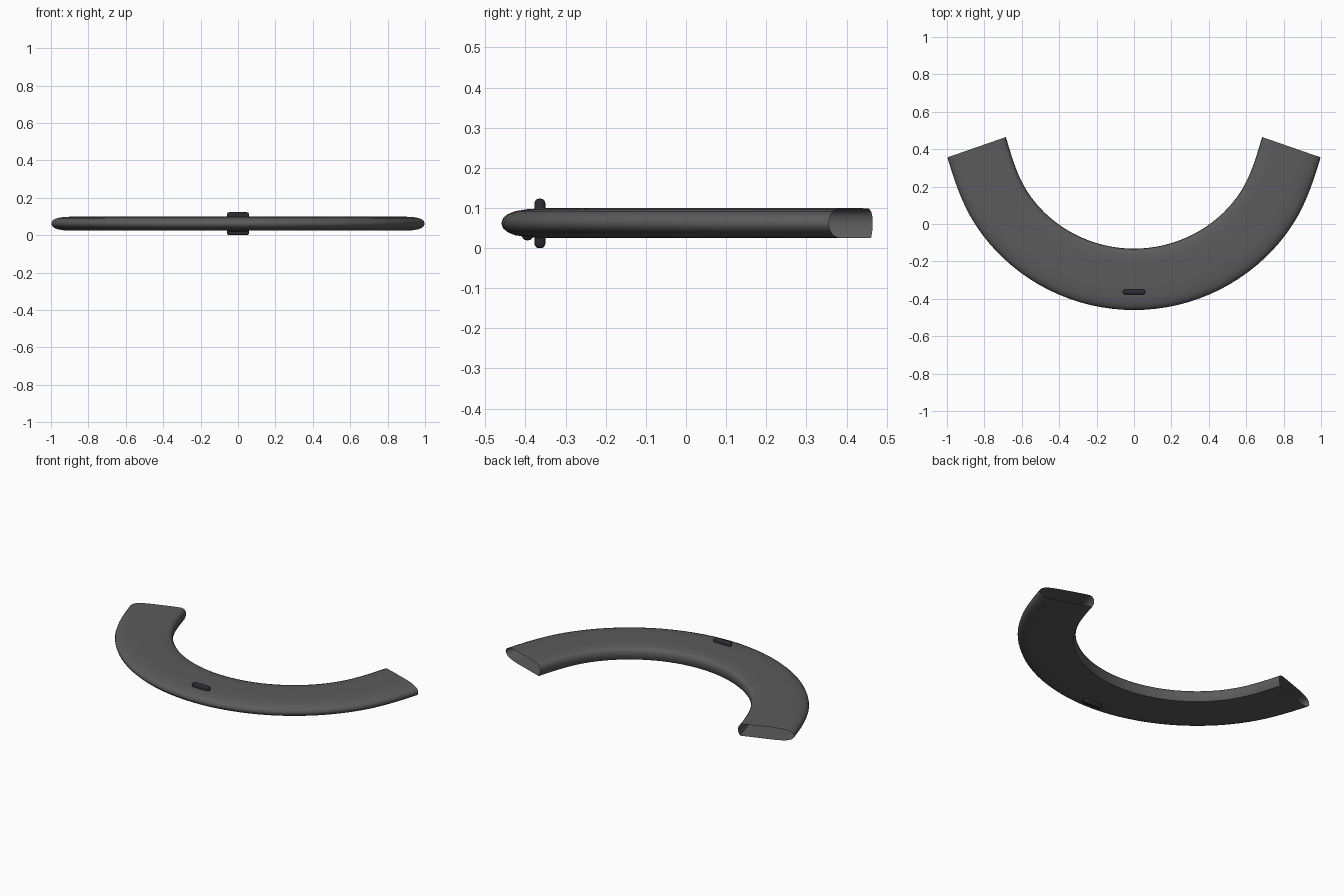
import bpy, bmesh, math
from mathutils import Vector

if "Cube" in bpy.data.objects:
    bpy.data.objects.remove(bpy.data.objects["Cube"])


def material(name, rgb):
    m = bpy.data.materials.new(name)
    m.diffuse_color = (*rgb, 1)
    m.use_nodes = True
    m.node_tree.nodes["Principled BSDF"].inputs["Base Color"].default_value = m.diffuse_color
    return m


GREY = material("dark grey", (0.105, 0.105, 0.108))
BLACK = material("near black", (0.025, 0.025, 0.03))
MID_Z = 0.062


def finish(bm, name, mat, angle):
    bmesh.ops.recalc_face_normals(bm, faces=bm.faces)
    me = bpy.data.meshes.new(name)
    bm.to_mesh(me)
    bm.free()
    ob = bpy.data.objects.new(name, me)
    bpy.context.collection.objects.link(ob)
    me.materials.append(mat)
    bpy.ops.object.select_all(action='DESELECT')
    ob.select_set(True)
    bpy.context.view_layer.objects.active = ob
    bpy.ops.object.shade_smooth_by_angle(angle=math.radians(angle))
    return ob


def spline(ctrl, steps):
    """Uniform cubic B-spline that touches both end points."""
    p = [2 * ctrl[0] - ctrl[1]] + ctrl + [2 * ctrl[-1] - ctrl[-2]]
    out = []
    n = len(ctrl) - 1
    for k in range(n * steps + 1):
        i = min(k // steps, n - 1)
        t = k / steps - i
        a, b, c, d = p[i:i + 4]
        out.append((a * (1 - t) ** 3 + b * (3 * t**3 - 6 * t**2 + 4)
                    + c * (-3 * t**3 + 3 * t**2 + 3 * t + 1) + d * t**3) / 6)
    return out


# Curved band: outer and inner edge curves, mirrored about x = 0
def edge_curve(radius, end):
    pts = [Vector((-end[0], end[1]))]
    for deg in range(210, 331, 20):
        a = math.radians(deg)
        pts.append(Vector((radius * math.cos(a), 0.558 + radius * math.sin(a))))
    pts.append(Vector(end))
    return spline(pts, 6)


outer = edge_curve(1.039, (0.998, 0.356))
inner = edge_curve(0.704, (0.685, 0.465))

# Cross-section: distance from outer edge, height from the middle
WIDTH = 0.334
rim = [(0.004, 0.012), (0.015, 0.022), (0.035, 0.030), (0.07, 0.0355), (0.12, 0.0375)]
profile = ([(0, 0)] + rim
           + [(0.25, 0.0375), (0.305, 0.036), (0.322, 0.030), (0.331, 0.018),
              (WIDTH, 0), (0.331, -0.02), (0.322, -0.0375)]
           + [(u, -z) for u, z in reversed(rim)])

# The band is a hollow tube with open ends
bm = bmesh.new()
rings = [[bm.verts.new((*o.lerp(i, u / WIDTH), MID_Z + z)) for u, z in profile]
         for o, i in zip(outer, inner)]
for r0, r1 in zip(rings, rings[1:]):
    for j in range(len(profile)):
        k = (j + 1) % len(profile)
        bm.faces.new((r0[j], r0[k], r1[k], r1[j]))
finish(bm, "curved_band", GREY, 50)


# Rounded bars through and under the band
def bar(name, centre, size, radius):
    bm = bmesh.new()
    bmesh.ops.create_cube(bm, size=1)
    for v in bm.verts:
        v.co = Vector(c + s * q for c, s, q in zip(centre, size, v.co))
    bmesh.ops.bevel(bm, geom=bm.edges[:], offset=radius, segments=4,
                    profile=0.5, affect='EDGES')
    return finish(bm, name, BLACK, 40)


bar("through_pin", (0, -0.364, 0.0615), (0.118, 0.027, 0.123), 0.011)
bar("underside_catch", (0, -0.395, 0.033), (0.1, 0.027, 0.027), 0.011)
